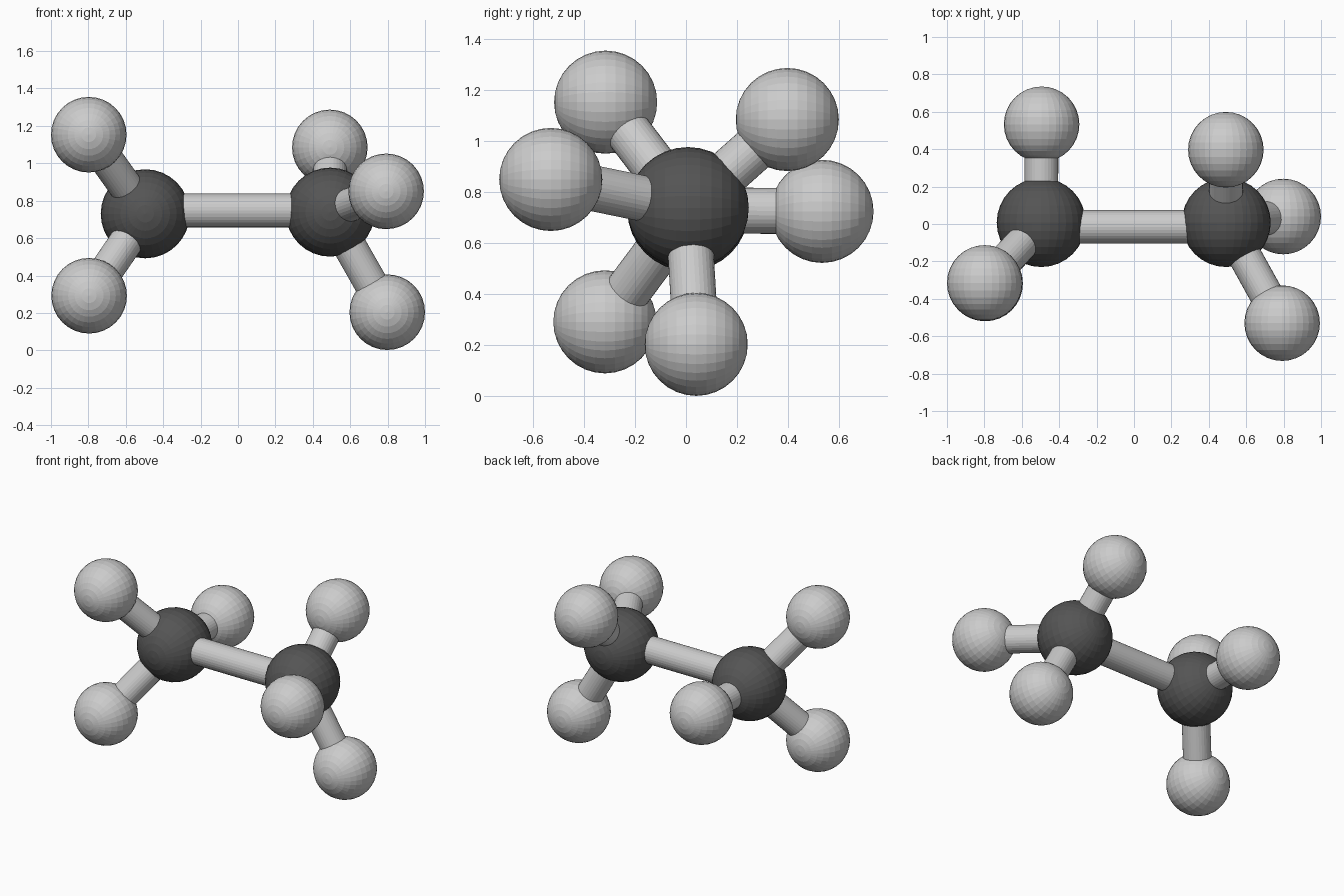
import bpy
from math import radians
from mathutils import Vector

if "Cube" in bpy.data.objects:
    bpy.data.objects.remove(bpy.data.objects["Cube"])

BIG_R, SMALL_R, ROD_R = 0.238, 0.202, 0.09


def coloured(name, shade):
    m = bpy.data.materials.new(name)
    m.diffuse_color = (shade, shade, shade, 1)
    m.use_nodes = True
    m.node_tree.nodes["Principled BSDF"].inputs["Base Color"].default_value = m.diffuse_color
    return m


dark = coloured("dark_grey", 0.09)


def ball(name, centre, radius, mat=None):
    # flat-faceted sphere with its poles facing front and back
    bpy.ops.mesh.primitive_uv_sphere_add(segments=32, ring_count=16, radius=radius,
                                         location=centre, rotation=(radians(90), 0, 0))
    ob = bpy.context.object
    ob.name = name
    if mat:
        ob.data.materials.append(mat)


def rod(name, a, b):
    a, b = Vector(a), Vector(b)
    d = b - a
    bpy.ops.mesh.primitive_cylinder_add(vertices=32, radius=ROD_R, depth=d.length,
                                        location=(a + b) / 2)
    ob = bpy.context.object
    ob.name = name
    ob.rotation_euler = d.to_track_quat('Z', 'Y').to_euler()


# each side: large centre ball with three small balls around it
sides = {
    "left": ((-0.496, 0.008, 0.73),
             [(-0.798, -0.315, 1.153), (-0.796, -0.318, 0.292), (-0.494, 0.533, 0.725)]),
    "right": ((0.493, 0.008, 0.739),
              [(0.491, 0.397, 1.085), (0.792, -0.53, 0.85), (0.798, 0.04, 0.204)]),
}
for side, (centre, outer) in sides.items():
    ball(side + "_centre_ball", centre, BIG_R, dark)
    for i, p in enumerate(outer, 1):
        ball(f"{side}_outer_ball_{i}", p, SMALL_R)
        rod(f"{side}_rod_{i}", centre, p)

# rod joining the two centres
rod("middle_rod", (-0.495, -0.015, 0.748), (0.495, -0.015, 0.748))
